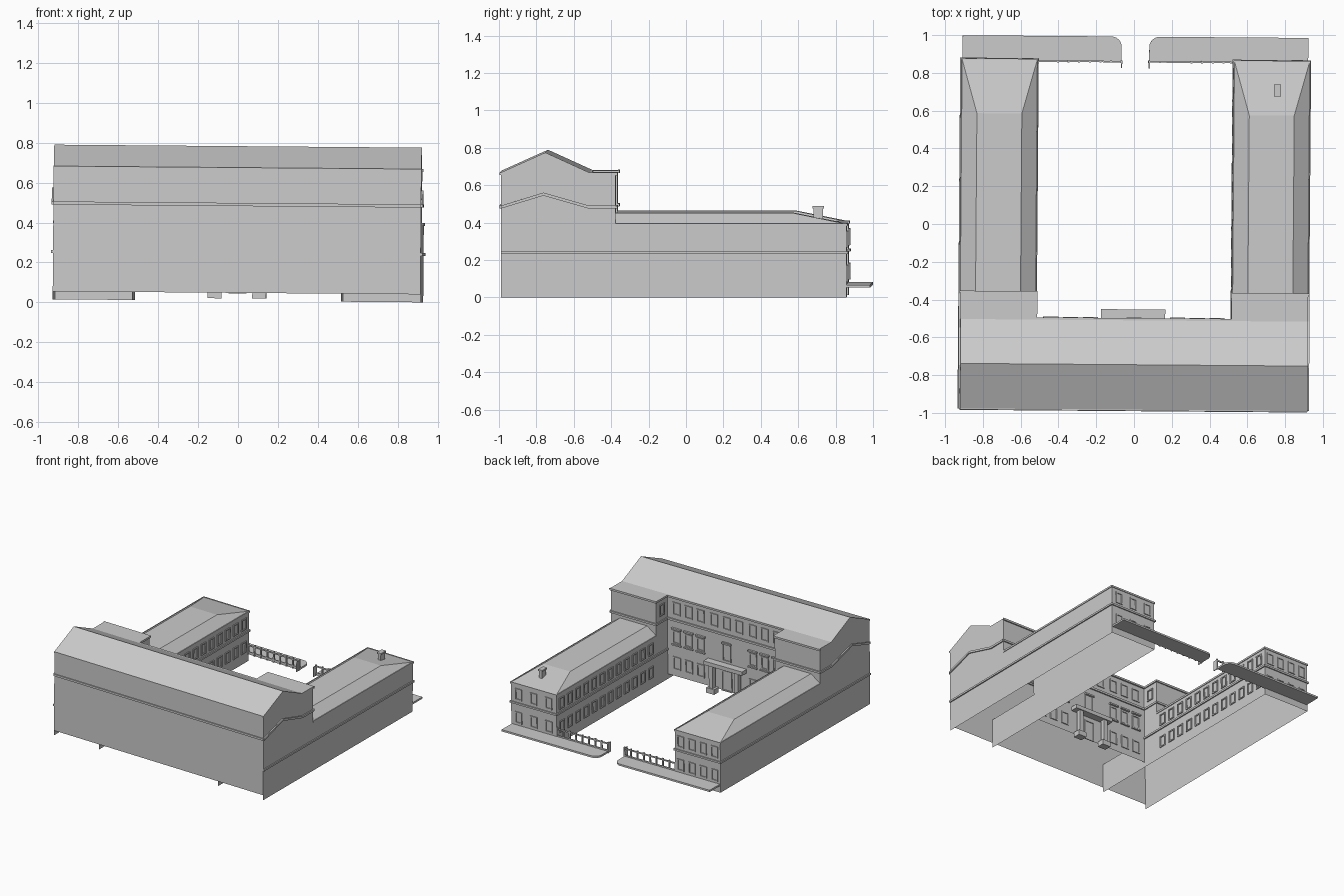
import bpy, bmesh, math
from mathutils import Matrix, Vector

cube = bpy.data.objects.get("Cube")
if cube:
    bpy.data.objects.remove(cube)

# The whole building sits very slightly skewed
TILT = Matrix.Rotation(math.radians(-0.45), 4, 'Z') @ Matrix.Rotation(math.radians(0.47), 4, 'Y')

# Main levels and plan lines
BASE, EAVE, RIDGE = 0.008, 0.675, 0.782
OUT, INN = 0.92, 0.522
FRONT, YARD, STEP, END = -0.983, -0.51, -0.37, 0.865
WING_EAVE, WING_TOP = 0.4, 0.458


def finish(name, bm):
    bmesh.ops.remove_doubles(bm, verts=bm.verts, dist=1e-5)
    bmesh.ops.recalc_face_normals(bm, faces=bm.faces)
    bm.transform(TILT)
    mesh = bpy.data.meshes.new(name)
    bm.to_mesh(mesh)
    bm.free()
    obj = bpy.data.objects.new(name, mesh)
    bpy.context.collection.objects.link(obj)
    return obj


def sheet(name, polygons):
    bm = bmesh.new()
    for poly in polygons:
        bm.faces.new([bm.verts.new(p) for p in poly])
    return finish(name, bm)


def add_box(bm, x0, x1, y0, y1, z0, z1):
    m = Matrix.Translation(((x0 + x1) / 2, (y0 + y1) / 2, (z0 + z1) / 2))
    m = m @ Matrix.Diagonal((abs(x1 - x0), abs(y1 - y0), abs(z1 - z0), 1))
    bmesh.ops.create_cube(bm, size=1, matrix=m)


def boxes(name, items):
    bm = bmesh.new()
    for item in items:
        add_box(bm, *item)
    return finish(name, bm)


def prism(name, points, direction):
    """Extrude a flat polygon along a vector."""
    bm = bmesh.new()
    face = bm.faces.new([bm.verts.new(p) for p in points])
    ext = bmesh.ops.extrude_face_region(bm, geom=[face])
    new = [g for g in ext["geom"] if isinstance(g, bmesh.types.BMVert)]
    bmesh.ops.translate(bm, verts=new, vec=Vector(direction))
    return finish(name, bm)


def windows(name, spots, plane, axis, out, w=0.06, h=0.09):
    """Frames on a wall: spots are (along, z); axis is the wall's normal."""
    t, d = 0.009, 0.007 * out
    items = []
    for a, z in spots:
        l, r, b, u = a - w / 2, a + w / 2, z - h / 2, z + h / 2
        bars = [(l, l + t, b, u), (r - t, r, b, u), (l, r, b, b + t), (l, r, u - t, u)]
        for a0, a1, z0, z1 in bars:
            if axis == 'Y':
                items.append((a0, a1, plane, plane + d, z0, z1))
            else:
                items.append((plane, plane + d, a0, a1, z0, z1))
    return boxes(name, items)


# Main block: front, courtyard wall, pitched roof
def span(x0, x1, p, q):
    return [(x0, *p), (x1, *p), (x1, *q), (x0, *q)]


sheet("main_walls", [
    span(-OUT, OUT, (FRONT, 0.048), (FRONT, EAVE)),
    span(-INN, INN, (YARD, 0.048), (YARD, EAVE)),
])
sheet("main_roof", [
    span(-OUT, OUT, (FRONT, EAVE), (-0.745, RIDGE)),
    span(-OUT, OUT, (-0.745, RIDGE), (YARD, EAVE)),
])
boxes("main_eaves", [(-OUT, OUT, FRONT - 0.006, FRONT + 0.01, EAVE - 0.012, EAVE),
                     (-INN, INN, YARD, YARD + 0.012, EAVE - 0.014, EAVE)])
boxes("main_bands", [(-OUT, OUT, FRONT - 0.008, FRONT, 0.482, 0.498),
                     (-INN, INN, YARD, YARD + 0.01, 0.482, 0.498)])

for s, side in ((1, "left"), (-1, "right")):
    o, i = s * OUT, s * INN
    # Gable end and the raised flat-roofed bay behind it
    sheet(side + "_gable_bay", [
        [(o, FRONT, BASE), (o, FRONT, EAVE), (o, -0.745, RIDGE), (o, YARD, EAVE),
         (o, STEP, EAVE), (o, STEP, BASE)],
        span(o, i, (YARD, EAVE), (STEP, EAVE)),
        span(o, i, (STEP, WING_EAVE), (STEP, EAVE)),
        [(i, YARD, BASE), (i, STEP, BASE), (i, STEP, EAVE), (i, YARD, EAVE)],
        [(i, FRONT, BASE), (i, YARD, BASE), (i, YARD, 0.24), (i, FRONT, 0.24)],
    ])
    low = [(FRONT, 0.482), (-0.755, 0.552), (YARD, 0.482), (STEP, 0.482)]
    outline = low + [(y, z + 0.016) for y, z in reversed(low)]
    prism(side + "_gable_band", [(o, y, z) for y, z in outline], (s * 0.009, 0, 0))
    x0, x1 = sorted((o + s * 0.006, i - s * 0.008))
    boxes(side + "_bay_trim",
          [(x0, x1, STEP, STEP + 0.01, z, z + 0.015) for z in (0.482, EAVE - 0.015)]
          + [(i, i - s * 0.008, YARD, STEP, z, z + 0.015) for z in (0.482, EAVE - 0.015)])
    windows(side + "_bay_window", [(-0.44, 0.58)], i, 'X', -s)

    # Wing walls
    sheet(side + "_wing_walls", [
        [(x, STEP, BASE), (x, END, BASE), (x, END, WING_EAVE), (x, STEP, WING_EAVE)]
        for x in (o, i)] + [span(o, i, (END, BASE), (END, WING_EAVE))])

    # Hipped wing roof with flat top
    to, ti, ty = s * 0.84, s * 0.602, 0.58
    A, B, C, D = [(x, y, WING_EAVE) for x, y in ((o, STEP), (o, END), (i, END), (i, STEP))]
    a, b, c, d = [(x, y, WING_TOP) for x, y in ((to, STEP), (to, ty), (ti, ty), (ti, STEP))]
    sheet(side + "_wing_roof", [[A, B, b, a], [B, C, c, b], [C, D, d, c], [a, b, c, d],
                                [A, a, d, D]])

    # Wing string course and eave moulding
    trim = []
    for z, e in ((0.24, 0.009), (WING_EAVE - 0.01, 0.005)):
        start = FRONT if z < 0.3 else STEP
        trim += [(o, o + s * e, start, END + e, z, z + 0.014),
                 (i, i - s * e, YARD if z < 0.3 else STEP, END + e, z, z + 0.014),
                 (o, i, END, END + e, z, z + 0.014)]
    boxes(side + "_wing_trim", trim)

    # Wing windows
    rows = (0.318, 0.135)
    windows(side + "_wing_yard_windows",
            [(-0.3 + k * 0.1, z) for k in range(12) for z in rows], i, 'X', -s)
    n = 3 if s > 0 else 4
    windows(side + "_wing_end_windows",
            [(s * (INN + (k + 0.5) * (OUT - INN) / n), z) for k in range(n) for z in rows],
            END, 'Y', 1)

    # Terrace slab with a rounded inner corner
    gate, r, back = 0.073, 0.055, 0.992
    pts = [(s * 0.915, END - 0.004), (s * 0.915, back)]
    for k in range(7):
        t = math.pi / 2 * k / 6
        pts.append((s * (gate + r - r * math.sin(t)), back - r + r * math.cos(t)))
    pts.append((s * gate, END - 0.004))
    prism(side + "_terrace", [(x, y, 0.06) for x, y in pts], (0, 0, 0.014))

    # Terrace fence: posts, rails and a short gate return
    fence = [(s * gate, s * INN, 0.855, 0.863, z, z + 0.01) for z in (0.074, 0.128)]
    for k in range(9):
        x = s * (gate + k * (INN - gate) / 8)
        fence.append((x - 0.005, x + 0.005, 0.853, 0.865, 0.06, 0.145))
    fence.append((s * gate - 0.003, s * gate + 0.003, 0.825, 0.863, 0.06, 0.138))
    boxes(side + "_fence", fence)

# Courtyard windows with hoods on the middle floor
cols = [s * x for s in (1, -1) for x in (0.23, 0.335, 0.44)]
windows("yard_windows", [(x, z) for x in cols for z in (0.58, 0.355, 0.15)],
        YARD, 'Y', 1, 0.066, 0.1)
windows("yard_centre_windows", [(x, 0.58) for x in (-0.11, 0, 0.11)], YARD, 'Y', 1, 0.066, 0.1)
windows("balcony_door", [(0, 0.355)], YARD, 'Y', 1, 0.075, 0.15)
windows("entrance_door", [(0, 0.125)], YARD, 'Y', 1, 0.09, 0.16)
boxes("window_hoods", [(x - 0.04, x + 0.04, YARD, YARD + 0.016, 0.415, 0.427) for x in cols + [0]]
      + [(x - 0.04, x + 0.04, YARD, YARD + 0.012, 0.29, 0.3) for x in cols])

# Entrance porch
boxes("porch_roof", [(-0.173, 0.167, YARD, -0.452, 0.235, 0.265)])
boxes("porch_pillars", [(x - 0.017, x + 0.017, -0.495, -0.461, 0.06, 0.235) for x in (-0.115, 0.11)])
boxes("porch_pillar_bases", [(x - 0.035, x + 0.035, YARD, -0.452, 0.02, 0.06)
                             for x in (-0.115, 0.11)])

# Chimney with cap
boxes("chimney", [(0.738, 0.762, 0.688, 0.738, 0.41, 0.482),
                  (0.732, 0.768, 0.682, 0.744, 0.482, 0.494)])
